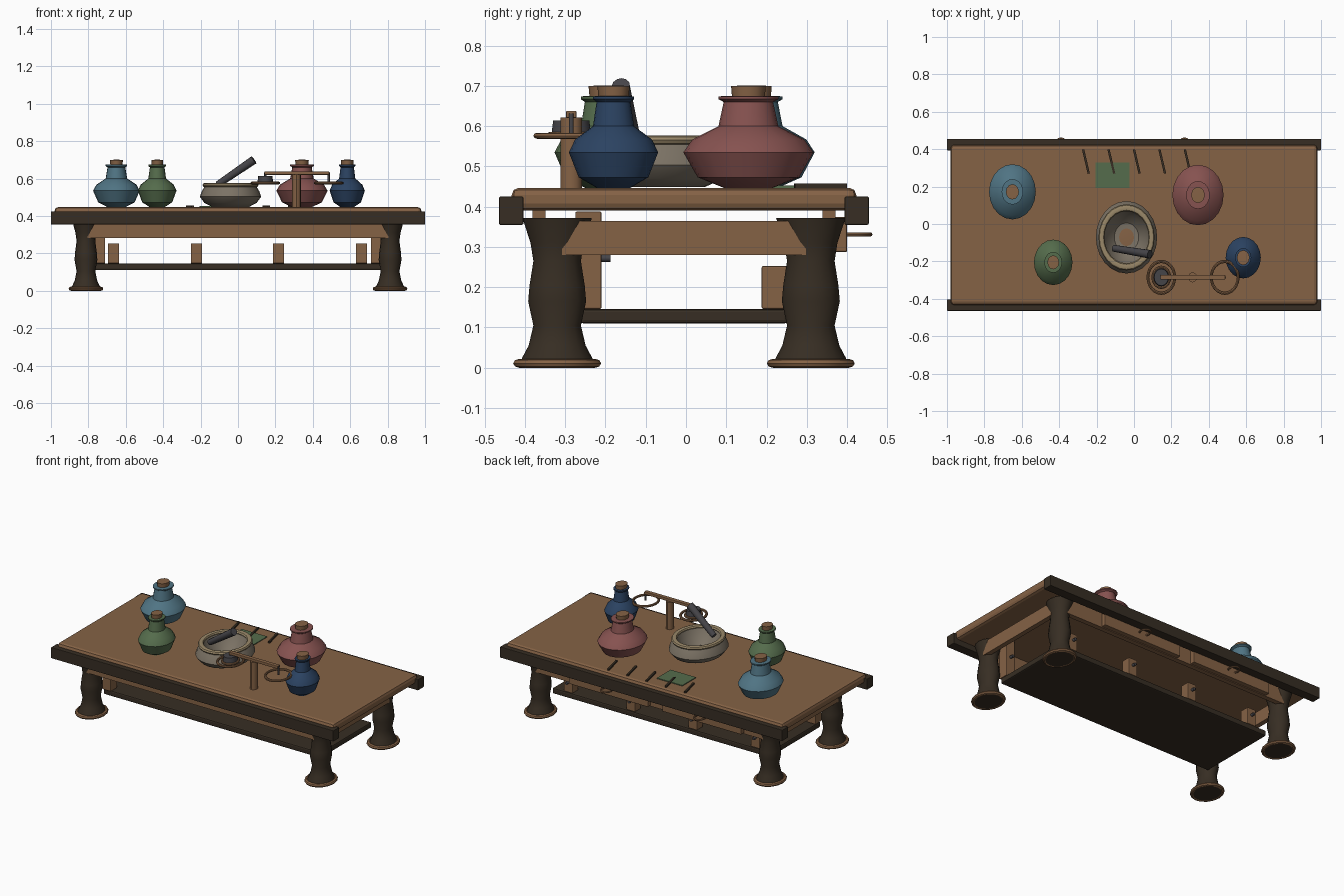
import bpy, bmesh, math
from mathutils import Vector, Matrix

if "Cube" in bpy.data.objects:
    bpy.data.objects.remove(bpy.data.objects["Cube"])

YS = 1.18    # everything round is stretched in depth
CY = -0.005  # centre line of the table


def material(name, r, g, b):
    m = bpy.data.materials.new(name)
    m.diffuse_color = (r, g, b, 1)
    m.use_nodes = True
    m.node_tree.nodes["Principled BSDF"].inputs["Base Color"].default_value = m.diffuse_color
    return m


WOOD = material("warm wood", 0.235, 0.123, 0.06)
DARK = material("dark wood", 0.038, 0.027, 0.017)
TEAL = material("teal glass", 0.08, 0.175, 0.23)
GREEN = material("green", 0.09, 0.15, 0.072)
RED = material("red glass", 0.24, 0.085, 0.08)
NAVY = material("navy glass", 0.024, 0.055, 0.12)
STONE = material("grey stone", 0.2, 0.17, 0.13)
BEIGE = material("beige stone", 0.32, 0.245, 0.14)
IRON = material("charcoal iron", 0.06, 0.058, 0.065)


def finish(name, bm, mat, smooth=False):
    bmesh.ops.recalc_face_normals(bm, faces=bm.faces)
    me = bpy.data.meshes.new(name)
    bm.to_mesh(me)
    bm.free()
    me.materials.append(mat)
    ob = bpy.data.objects.new(name, me)
    bpy.context.collection.objects.link(ob)
    if smooth:
        bpy.ops.object.select_all(action='DESELECT')
        ob.select_set(True)
        bpy.context.view_layer.objects.active = ob
        bpy.ops.object.shade_smooth_by_angle(angle=math.radians(35))
    return ob


def box(name, x, y, z, mat, bevel=0.0, turn=0.0):
    """Box from (low, high) pairs on each axis, optionally bevelled and turned about z."""
    bm = bmesh.new()
    bmesh.ops.create_cube(bm, size=1)
    size = [b - a for a, b in (x, y, z)]
    mid = Vector([(a + b) / 2 for a, b in (x, y, z)])
    bm.transform(Matrix.Translation(mid) @ Matrix.Rotation(turn, 4, 'Z') @ Matrix.Diagonal((*size, 1)))
    if bevel:
        bmesh.ops.bevel(bm, geom=bm.edges[:], offset=bevel, segments=2, profile=0.5, affect='EDGES')
    return finish(name, bm, mat)


def lathe(name, x, y, profile, mat, sides=20, closed=False):
    """Turn (radius, z) points about z; radius 0 makes a pole."""
    bm = bmesh.new()
    rings = []
    for r, z in profile:
        if r == 0:
            rings.append([bm.verts.new((x, y, z))] * sides)
        else:
            rings.append([bm.verts.new((x + r * math.cos(2 * math.pi * i / sides),
                                        y + YS * r * math.sin(2 * math.pi * i / sides), z))
                          for i in range(sides)])
    pairs = list(zip(rings, rings[1:] + rings[:1])) if closed else list(zip(rings, rings[1:]))
    for a, b in pairs:
        for i in range(sides):
            j = (i + 1) % sides
            corners = list(dict.fromkeys((a[i], a[j], b[j], b[i])))
            if len(corners) > 2:
                bm.faces.new(corners)
    return finish(name, bm, mat, True)


def ring(name, x, y, z, major, minor, mat, sides=24, flat=1.0):
    pts = [(major + minor * math.cos(k * math.pi / 4), z + flat * minor * math.sin(k * math.pi / 4))
           for k in range(8)]
    return lathe(name, x, y, pts, mat, sides, True)


def rod(name, a, b, r1, r2, mat):
    bm = bmesh.new()
    a, b = Vector(a), Vector(b)
    d = b - a
    bmesh.ops.create_cone(bm, cap_ends=True, segments=12, radius1=r1, radius2=r2, depth=d.length)
    bm.transform(Matrix.Translation((a + b) / 2) @ d.to_track_quat('Z', 'Y').to_matrix().to_4x4())
    return finish(name, bm, mat, True)


# Table top, edge rails and lower shelf
box("table_top", (-0.98, 0.98), (CY - 0.428, CY + 0.428), (0.39, 0.447), WOOD, 0.018)
for s, side in ((-1, "front"), (1, "back")):
    y = CY + s * 0.429
    box(side + "_rail", (-1, 1), (y - 0.03, y + 0.03), (0.355, 0.425), DARK, 0.003)
    # Long aprons
    y = CY + s * 0.36
    box(side + "_apron", (-0.805, 0.805), (y - 0.016, y + 0.016), (0.282, 0.392), WOOD)
box("shelf", (-0.77, 0.77), (CY - 0.258, CY + 0.258), (0.11, 0.146), DARK, 0.008)

# Legs, feet, end aprons and tall end posts
leg = [(0, 0.002), (0.078, 0.002), (0.074, 0.024), (0.06, 0.055), (0.05, 0.105), (0.061, 0.165),
       (0.058, 0.205), (0.05, 0.265), (0.056, 0.31), (0.073, 0.372), (0, 0.372)]
for s, side in ((-1, "left"), (1, "right")):
    for t, end in ((-1, "front"), (1, "back")):
        x, y = s * 0.813, CY + t * 0.315
        lathe(f"{end}_{side}_leg", x, y, leg, DARK, 16)
        ring(f"{end}_{side}_foot", x, y, 0.011, 0.08, 0.0125, WOOD, 16, 0.88)
    box(side + "_apron", tuple(sorted((s * 0.835, s * 0.865))), (CY - 0.303, CY + 0.303), (0.28, 0.364), WOOD)
    x = s * 0.74
    box(side + "_tall_post", (x - 0.03, x + 0.03), (-0.275, -0.21), (0.146, 0.388), WOOD, 0.004)
    rod(side + "_tall_post_peg", (x, -0.212, 0.272), (x, -0.188, 0.272), 0.009, 0.009, IRON)

# Short posts on the back edge of the shelf
for i, x in enumerate((-0.665, -0.222, 0.217, 0.66)):
    box(f"short_post_{i + 1}", (x - 0.03, x + 0.03), (0.188, 0.25), (0.146, 0.253), WOOD, 0.004)
    rod(f"short_post_peg_{i + 1}", (x, 0.248, 0.21), (x, 0.27, 0.21), 0.009, 0.009, IRON)

# Drawers with ring pulls on the back
for i, x in enumerate((-0.39, 0.27)):
    box(f"drawer_{i + 1}", (x - 0.28, x + 0.28), (0.36, 0.40), (0.287, 0.374), WOOD, 0.004)
    ring(f"drawer_ring_{i + 1}", x, 0.42, 0.331, 0.031, 0.0055, WOOD, 16)

# Stoppered flasks
flask = [(0, 0.446), (0.38, 0.447), (0.78, 0.473), (1, 0.535), (0.86, 0.567), (0.46, 0.6), (0.38, 0.66),
         (0.46, 0.667), (0.46, 0.674), (0.3, 0.675), (0, 0.672)]
for name, x, y, r, mat in (("teal", -0.65, 0.172, 0.125, TEAL), ("green", -0.432, -0.205, 0.103, GREEN),
                           ("red", 0.342, 0.155, 0.137, RED), ("navy", 0.584, -0.18, 0.094, NAVY)):
    lathe(name + "_flask", x, y, [(r * a, z) for a, z in flask], mat, 20)
    c = 0.022 + 0.15 * (r - 0.06) if r > 0.1 else 0.031
    lathe(name + "_stopper", x, y, [(0, 0.66), (c, 0.66), (c + 0.003, 0.7), (0, 0.701)], WOOD, 12)

# Mortar and pestle
MX, MY = -0.04, -0.071
lathe("mortar", MX, MY, [(0, 0.449), (0.1, 0.449), (0.14, 0.47), (0.164, 0.503), (0.155, 0.53), (0.137, 0.56),
                         (0.12, 0.56), (0.1, 0.515), (0.065, 0.478), (0, 0.47)], STONE, 24)
ring("mortar_rim", MX, MY, 0.565, 0.134, 0.016, BEIGE, 24, 0.75)
lathe("mortar_contents", MX, MY, [(0, 0.474), (0.04, 0.474), (0.04, 0.48), (0, 0.482)], WOOD, 16)
rod("pestle", (-0.108, -0.13, 0.568), (0.085, -0.162, 0.7), 0.018, 0.023, IRON)

# Balance scale: post, beam, two open ring pans and a weight
BY = -0.285
lathe("scale_post", 0.313, BY, [(0, 0.446), (0.023, 0.446), (0.023, 0.622), (0, 0.622)], WOOD, 12)
box("scale_beam", (0.142, 0.488), (BY - 0.013, BY + 0.013), (0.62, 0.638), WOOD, 0.003)
for x, side in ((0.146, "left"), (0.485, "right")):
    ring(side + "_scale_pan", x, BY, 0.576, 0.072, 0.0075, WOOD, 24)
    rod(side + "_scale_hanger", (x, BY, 0.578), (x, BY, 0.632), 0.006, 0.006, IRON)
ring("pan_inner_ring", 0.146, BY, 0.578, 0.046, 0.007, WOOD, 20)
lathe("scale_weight", 0.146, BY, [(0, 0.576), (0.042, 0.576), (0.038, 0.614), (0, 0.614)], IRON, 16)

# Cloth square and thin sticks lying on the table
box("green_cloth", (-0.205, -0.025), (0.192, 0.33), (0.446, 0.452), GREEN)
for i in range(5):
    x = -0.257 + 0.136 * i
    box(f"stick_{i + 1}", (x - 0.006, x + 0.006), (0.268, 0.4), (0.447, 0.457), DARK, 0, 0.23)
